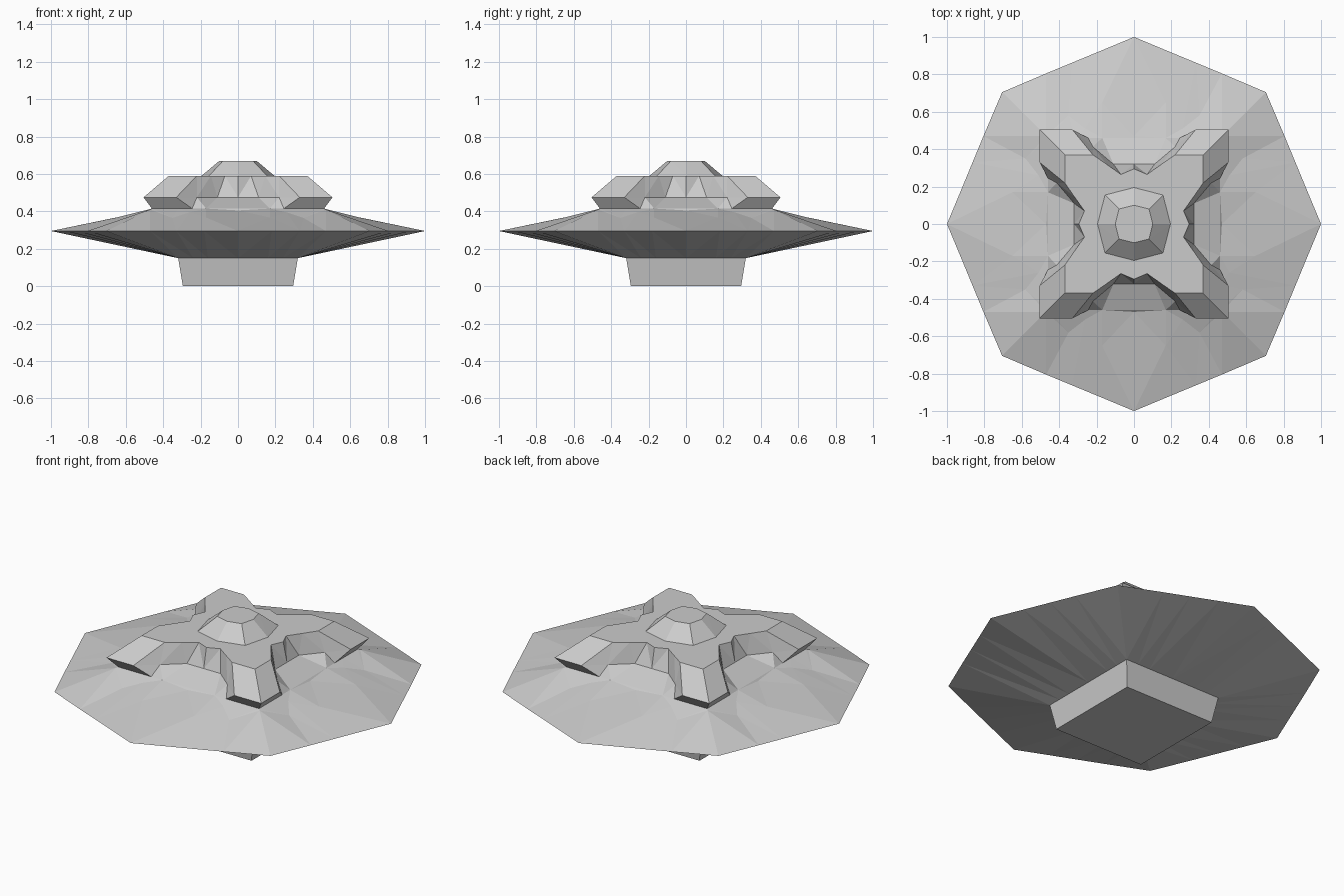
import bpy
import bmesh
from mathutils import Matrix, Vector

cube = bpy.data.objects.get("Cube")
if cube:
    bpy.data.objects.remove(cube)

grey = bpy.data.materials.new("plain grey metal")
grey.use_nodes = True
COLOUR = (0.6, 0.6, 0.6, 1)
grey.diffuse_color = COLOUR
grey.node_tree.nodes["Principled BSDF"].inputs["Base Color"].default_value = COLOUR


def ring(half_side):
    """Corner-to-middle points of one side, mirrored and turned to all four sides."""
    pts = [Vector(p) for p in half_side]
    side = pts + [Vector((-p.x, p.y, p.z)) for p in reversed(pts[1:-1])]
    return [Matrix.Rotation(i * 1.5707963, 3, "Z") @ p for i in range(4) for p in side]


def flat(z, *xy):
    return ring([(x, y, z) for x, y in xy])


def loft(name, rings, cap_bottom=True, cap_top=True):
    """Joins equal rings, listed from the bottom up, with flat faces."""
    bm = bmesh.new()
    loops = [[bm.verts.new(p) for p in r] for r in rings]
    for low, high in zip(loops, loops[1:]):
        n = len(low)
        for i in range(n):
            j = (i + 1) % n
            bm.faces.new((low[i], low[j], high[j], high[i]))
    if cap_bottom:
        bm.faces.new(loops[0][::-1])
    if cap_top:
        bm.faces.new(loops[-1])
    bmesh.ops.triangulate(bm, faces=[f for f in bm.faces if len(f.verts) == 4])
    mesh = bpy.data.meshes.new(name)
    bm.to_mesh(mesh)
    bm.free()
    mesh.materials.append(grey)
    obj = bpy.data.objects.new(name, mesh)
    bpy.context.collection.objects.link(obj)
    return obj


# Saucer hull: square belly, octagonal rim, jagged skirt
belly = flat(0.15, (.32, .32), (.24, .32), (.16, .32), (.08, .32), (0, .32))
rim = flat(0.295, (.705, .705), (.47, .805), (.33, .863), (.18, .925), (0, 1))
skirt = ring([(.47, .47, .41), (.35, .58, .365), (.26, .51, .395),
              (.17, .65, .367), (0, .47, .405)])
neck = flat(0.415, (.46, .46), (.32, .46), (.245, .46), (.17, .46), (0, .46))
loft("saucer_hull", [belly, rim, skirt, neck], cap_top=False)

# Four-armed upper deck with notched sides
arms = flat(0.475, (.505, .505), (.33, .505), (.22, .413), (.11, .32), (0, .32))
deck = flat(0.59, (.37, .37), (.22, .37), (.145, .318), (.07, .265), (0, .295))
loft("upper_deck", [neck, arms, deck], cap_bottom=False)

# Faceted dome
loft("dome", [flat(0.59, (.155, .155), (0, .195)),
              flat(0.67, (.08, .08), (0, .1))], cap_bottom=False)

# Square tapered foot
loft("foot", [flat(0, (.295, .295), (0, .295)),
              flat(0.15, (.32, .32), (0, .32))], cap_top=False)
